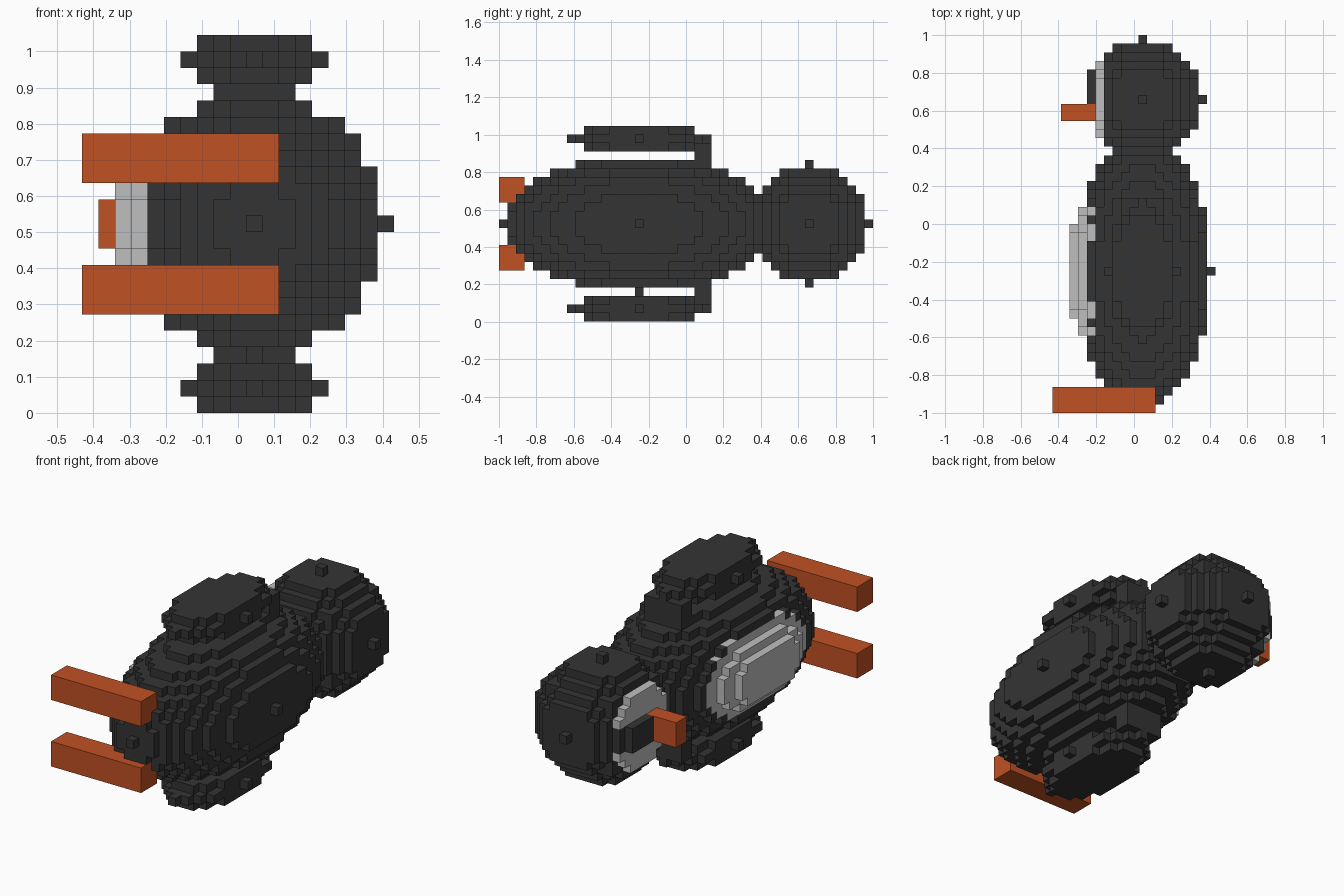
import bpy, bmesh, math
from mathutils import Vector

if "Cube" in bpy.data.objects:
    bpy.data.objects.remove(bpy.data.objects["Cube"])

U = 2 / 44                       # edge length of one block
ORIGIN = Vector((-9.5 * U, -1.0, 0.0))
cells = {}                       # (i, j, k) -> part name


def material(name, rgb):
    m = bpy.data.materials.new(name)
    m.diffuse_color = (*rgb, 1)
    m.use_nodes = True
    m.node_tree.nodes["Principled BSDF"].inputs["Base Color"].default_value = m.diffuse_color
    return m


DARK = material("charcoal", (0.034, 0.034, 0.034))
LIGHT = material("pale_grey", (0.52, 0.52, 0.52))
ORANGE = material("orange", (0.53, 0.082, 0.017))


def box(part, xs, ys, zs):
    """Fill inclusive block ranges."""
    for i in range(xs[0], xs[1] + 1):
        for j in range(ys[0], ys[1] + 1):
            for k in range(zs[0], zs[1] + 1):
                cells[i, j, k] = part


def ellipsoid(part, c, r, keep=lambda i, j, k: True):
    """Fill every block whose centre lies in the ellipsoid."""
    n = [math.ceil(v) for v in r]
    for i in range(c[0] - n[0], c[0] + n[0] + 1):
        for j in range(c[1] - n[1], c[1] + n[1] + 1):
            for k in range(c[2] - n[2], c[2] + n[2] + 1):
                d = sum(((p - q) / s) ** 2 for p, q, s in zip((i, j, k), c, r))
                if d <= 1 and keep(i, j, k):
                    cells[i, j, k] = part


# Body and head; the head is cut flat on the face side
ellipsoid("body", (10, 16, 11), (8, 16, 8), lambda i, j, k: 3 <= k <= 18 and i > 2)
ellipsoid("head", (10, 36, 11), (7, 7, 7), lambda i, j, k: i >= 5)

# Belly: three stacked oval layers, each with its own size
for layer, size in ((2, 0.34), (3, 0.55), (4, 0.93)):
    for j in range(6, 27):
        for k in range(6, 17):
            if ((j - 16) / 10) ** 2 + ((k - 11) / 5) ** 2 <= size:
                cells[layer, j, k] = "belly"

# Face disc with a raised dark stripe running up from the beak
for (i, j, k), part in list(cells.items()):
    if part == "head" and i == 5:
        cells[i, j, k] = "face"
box("head", (4, 4), (36, 39), (10, 12))
box("head", (5, 5), (36, 40), (10, 12))
box("beak", (1, 4), (34, 35), (10, 12))

# Mirrored limbs
for side, s in (("left", 1), ("right", -1)):
    mid = 11 + 10 * s
    ellipsoid(side + "_wing", (10, 16, mid), (4, 8, 1.95))
    shoulder = sorted((11 + 6 * s, 11 + 9 * s))
    box(side + "_wing", (8, 12), (23, 24), shoulder)
    foot = 11 + 4 * s
    box(side + "_foot", (0, 11), (0, 2), (foot - 1, foot + 1))


def build(part, mat):
    """Skin the exposed sides of a part's blocks and merge flat areas."""
    bm = bmesh.new()
    for cell, owner in cells.items():
        if owner != part:
            continue
        for axis in range(3):
            for sign in (-1, 1):
                nb = list(cell)
                nb[axis] += sign
                if tuple(nb) in cells:
                    continue
                a, b = (axis + 1) % 3, (axis + 2) % 3
                quad = []
                for u, v in ((0, 0), (1, 0), (1, 1), (0, 1)):
                    p = Vector(cell)
                    p[axis] += (sign + 1) // 2
                    p[a] += u
                    p[b] += v
                    quad.append(bm.verts.new(ORIGIN + p * U))
                bm.faces.new(quad if sign > 0 else quad[::-1])
    bmesh.ops.remove_doubles(bm, verts=bm.verts, dist=U * 0.01)
    bmesh.ops.dissolve_limit(bm, angle_limit=0.01, verts=bm.verts, edges=bm.edges)
    mesh = bpy.data.meshes.new(part)
    bm.to_mesh(mesh)
    bm.free()
    mesh.materials.append(mat)
    bpy.context.collection.objects.link(bpy.data.objects.new(part, mesh))


for part in sorted(set(cells.values())):
    if part in ("belly", "face"):
        build(part, LIGHT)
    elif part == "beak" or part.endswith("foot"):
        build(part, ORANGE)
    else:
        build(part, DARK)
